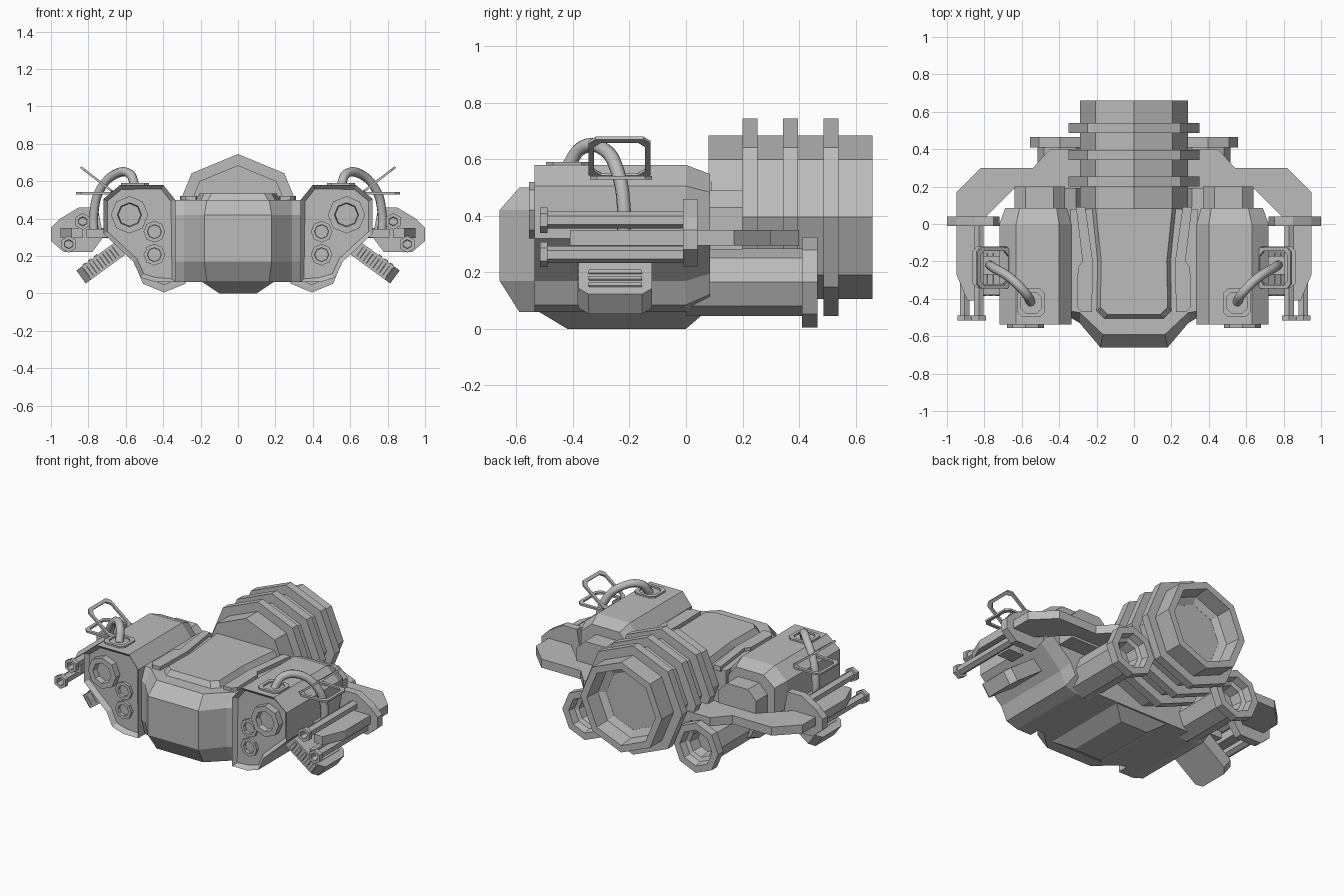
import bpy, bmesh
from math import sin, cos, pi
from mathutils import Vector, Matrix

cube = bpy.data.objects.get("Cube")
if cube:
    bpy.data.objects.remove(cube)

grey = bpy.data.materials.new("hull_grey")
grey.use_nodes = True
GREY = (0.5, 0.5, 0.5, 1)
grey.diffuse_color = GREY
grey.node_tree.nodes["Principled BSDF"].inputs["Base Color"].default_value = GREY


def finish(name, bm, mirror):
    bmesh.ops.recalc_face_normals(bm, faces=bm.faces)
    me = bpy.data.meshes.new(name)
    bm.to_mesh(me)
    bm.free()
    me.materials.append(grey)
    ob = bpy.data.objects.new(name, me)
    bpy.context.collection.objects.link(ob)
    if mirror:
        ob.modifiers.new("Mirror", 'MIRROR').use_mirror_merge = False
    return ob


def loft(name, rings, mirror=True, cyclic=False, inset=None):
    """Skin a list of equal-sized rings; capped unless cyclic."""
    bm = bmesh.new()
    vs = [[bm.verts.new(p) for p in r] for r in rings]
    n = len(rings[0])
    pairs = list(zip(vs, vs[1:])) + ([(vs[-1], vs[0])] if cyclic else [])
    for a, b in pairs:
        for i in range(n):
            j = (i + 1) % n
            bm.faces.new((a[i], a[j], b[j], b[i]))
    if not cyclic:
        first = bm.faces.new(vs[0])
        bm.faces.new(vs[-1])
        if inset:
            bmesh.ops.recalc_face_normals(bm, faces=bm.faces)
            bmesh.ops.inset_individual(bm, faces=[first], thickness=inset, depth=-inset)
    return finish(name, bm, mirror)


def slab(name, pts, z0, z1, mirror=True):
    return loft(name, [[(x, y, z) for x, y in pts] for z in (z0, z1)], mirror)


def across(name, pts, y0, y1):
    return loft(name, [[(x, y, z) for x, z in pts] for y in (y0, y1)])


def turned(name, cx, cz, profile, n=8, mirror=True):
    """Faceted turning along y; profile is (radius, y), one corner up."""
    return loft(name, [[(cx + r * sin(2 * pi * i / n), y, cz + r * cos(2 * pi * i / n))
                        for i in range(n)] for r, y in profile], mirror)


def rect(a, b, c):
    """Rectangle with clipped corners."""
    return [(a, c - b), (a, b - c), (a - c, b), (c - a, b),
            (-a, b - c), (-a, c - b), (c - a, -b), (a - c, -b)]


def place(center, u):
    u = Vector(u).normalized()
    v = Vector((0, 1, 0))
    m = Matrix((u, v, u.cross(v))).transposed().to_4x4()
    return Matrix.Translation(center) @ m


def tilted_slab(name, m, a, b, c, w0, w1, at=(0, 0)):
    return loft(name, [[m @ Vector((x + at[0], y + at[1], w)) for x, y in rect(a, b, c)]
                       for w in (w0, w1)])


def tilted_frame(name, m, a, b, bar, t):
    sizes = [(0, -t), (0, t), (bar, t), (bar, -t)]
    return loft(name, [[m @ Vector((x, y, w)) for x, y in rect(a - d, b - d, 0.025)]
                       for d, w in sizes], cyclic=True)


# Central hull with chamfered nose, keel and raised deck
def hull_plan(z, d):
    half = [(0.18 - d / 5, -0.66 + d), (0.29, -0.53 + d * 0.8), (0.34, -0.5 + d * 0.5), (0.34, 0.08)]
    return [(x, y, z) for x, y in half] + [(-x, y, z) for x, y in reversed(half)]


loft("hull", [hull_plan(0.06, 0.07), hull_plan(0.17, 0), hull_plan(0.42, 0), hull_plan(0.5, 0.07)], False)


def keel_ring(z, x, y0, y1):
    return [(x, y0, z), (x, y1, z), (-x, y1, z), (-x, y0, z)]


loft("keel", [keel_ring(0.06, 0.19, -0.52, 0.07), keel_ring(0, 0.1, -0.42, 0)], False)


def deck_ring(z, d):
    half = [(0.165 - d, -0.51 + d), (0.205 - d, -0.47 + d), (0.2 - d, -0.2), (0.23 - d, 0.09)]
    return [(x, y, z) for x, y in half] + [(-x, y, z) for x, y in reversed(half)]


loft("deck_panel", [deck_ring(0.49, 0), deck_ring(0.535, 0.025)], False)
slab("deck_strips", [(0.225, -0.47), (0.28, -0.47), (0.305, -0.44), (0.3, -0.23), (0.275, -0.2),
                     (0.31, 0.09), (0.26, 0.09), (0.22, -0.2)], 0.49, 0.522)

# Main rear thruster with rings and stepped nozzle
turned("main_thruster", 0, 0.395, [(0.29, 0.08), (0.29, 0.66), (0.245, 0.66), (0.235, 0.56),
                                   (0.19, 0.54), (0.17, 0.36)], mirror=False)
for i, y in enumerate((0.2, 0.343, 0.486)):
    turned(f"thruster_ring_{i + 1}", 0, 0.395, [(0.35, y), (0.35, y + 0.053)], mirror=False)

# Lower rear thrusters
turned("lower_thruster", 0.395, 0.165, [(0.12, 0.0), (0.12, 0.41), (0.16, 0.41), (0.16, 0.465),
                                        (0.115, 0.465), (0.105, 0.42), (0.08, 0.41), (0.07, 0.34)])

# Side pods with recessed fronts and a clipped rear
POD = [(0.335, 0.5), (0.4, 0.58), (0.63, 0.58), (0.72, 0.505), (0.72, 0.32),
       (0.56, 0.17), (0.52, 0.085), (0.44, 0.06), (0.335, 0.06)]


def pod_ring(y, s):
    return [(0.5 + (x - 0.5) * s, y, 0.35 + (z - 0.35) * s) for x, z in POD]


loft("side_pod", [pod_ring(-0.537, 1), pod_ring(0.0, 1), pod_ring(0.085, 0.86)], inset=0.025)

# Front ports
for name, x, z, r, y in (("large_port", 0.58, 0.42, 0.1, -0.556),
                         ("upper_small_port", 0.447, 0.33, 0.058, -0.53),
                         ("lower_small_port", 0.447, 0.207, 0.058, -0.53)):
    turned(name, x, z, [(r, -0.5), (r, y), (r * 0.65, y), (r * 0.6, y + 0.035)])

# Rear block on the wing
across("rear_block", [(0.37, 0.28), (0.64, 0.28), (0.64, 0.43), (0.58, 0.49), (0.43, 0.49), (0.37, 0.43)],
       0.05, 0.2)

# Swept wing plate
slab("wing", [(0.15, 0.4), (0.45, 0.4), (0.54, 0.3), (0.82, 0.3), (0.95, 0.17), (0.95, -0.27),
              (0.89, -0.41), (0.83, -0.41), (0.83, 0), (0.64, 0.19), (0.15, 0.19)], 0.295, 0.35)

# Twin barrels and their bracket
across("barrel_bracket", [(1, 0.35), (1, 0.28), (0.93, 0.22), (0.78, 0.22), (0.72, 0.3),
                          (0.75, 0.46), (0.85, 0.46), (0.95, 0.4)], -0.01, 0.04)
for name, x, z in (("lower_barrel", 0.905, 0.263), ("upper_barrel", 0.83, 0.385)):
    turned(name, x, z, [(0.03, 0.0), (0.03, -0.49), (0.045, -0.49), (0.045, -0.517),
                        (0.025, -0.517), (0.022, -0.46)], n=6)

# Tilted intake with slot ribs
m = place((0.71, -0.25, 0.182), (0.81, 0, -0.59))
tilted_slab("intake", m, 0.16, 0.13, 0.035, -0.043, 0.043)
for i in range(5):
    tilted_slab(f"intake_front_rib_{i + 1}", m, 0.012, 0.012, 0.003, -0.03, 0.03,
                (-0.06 + i * 0.043, -0.122))
for i in range(3):
    tilted_slab(f"intake_top_slat_{i + 1}", m, 0.01, 0.095, 0.003, 0.04, 0.049, (0.03 + i * 0.038, 0))

# Guard frames on the pod shoulders
tilted_frame("upright_guard", place((0.75, -0.235, 0.605), (0.175, 0, 0.135)), 0.115, 0.11, 0.02, 0.006)
tilted_frame("flat_guard", place((0.76, -0.23, 0.535), (1, 0, 0)), 0.105, 0.11, 0.02, 0.006)

# Hose, its top collar and lower mount
collar = place((0.55, -0.42, 0.58), (1, 0, 0))
tilted_frame("hose_collar", collar, 0.075, 0.075, 0.02, 0.01)
slab("hose_mount", [(0.69, -0.27), (0.81, -0.27), (0.81, -0.17), (0.69, -0.17)], 0.3, 0.345)
PATH = [(0.55, -0.42, 0.57), (0.58, -0.37, 0.64), (0.66, -0.29, 0.635),
        (0.74, -0.24, 0.55), (0.77, -0.22, 0.43), (0.77, -0.22, 0.32)]
for s, side in ((1, "left"), (-1, "right")):
    cu = bpy.data.curves.new(f"{side}_hose", 'CURVE')
    cu.dimensions = '3D'
    cu.bevel_depth = 0.025
    cu.bevel_resolution = 2
    cu.resolution_u = 5
    cu.use_fill_caps = True
    sp = cu.splines.new('BEZIER')
    sp.bezier_points.add(len(PATH) - 1)
    for bp, (x, y, z) in zip(sp.bezier_points, PATH):
        bp.co = (s * x, y, z)
        bp.handle_left_type = bp.handle_right_type = 'AUTO'
    cu.materials.append(grey)
    bpy.context.collection.objects.link(bpy.data.objects.new(f"{side}_hose", cu))
